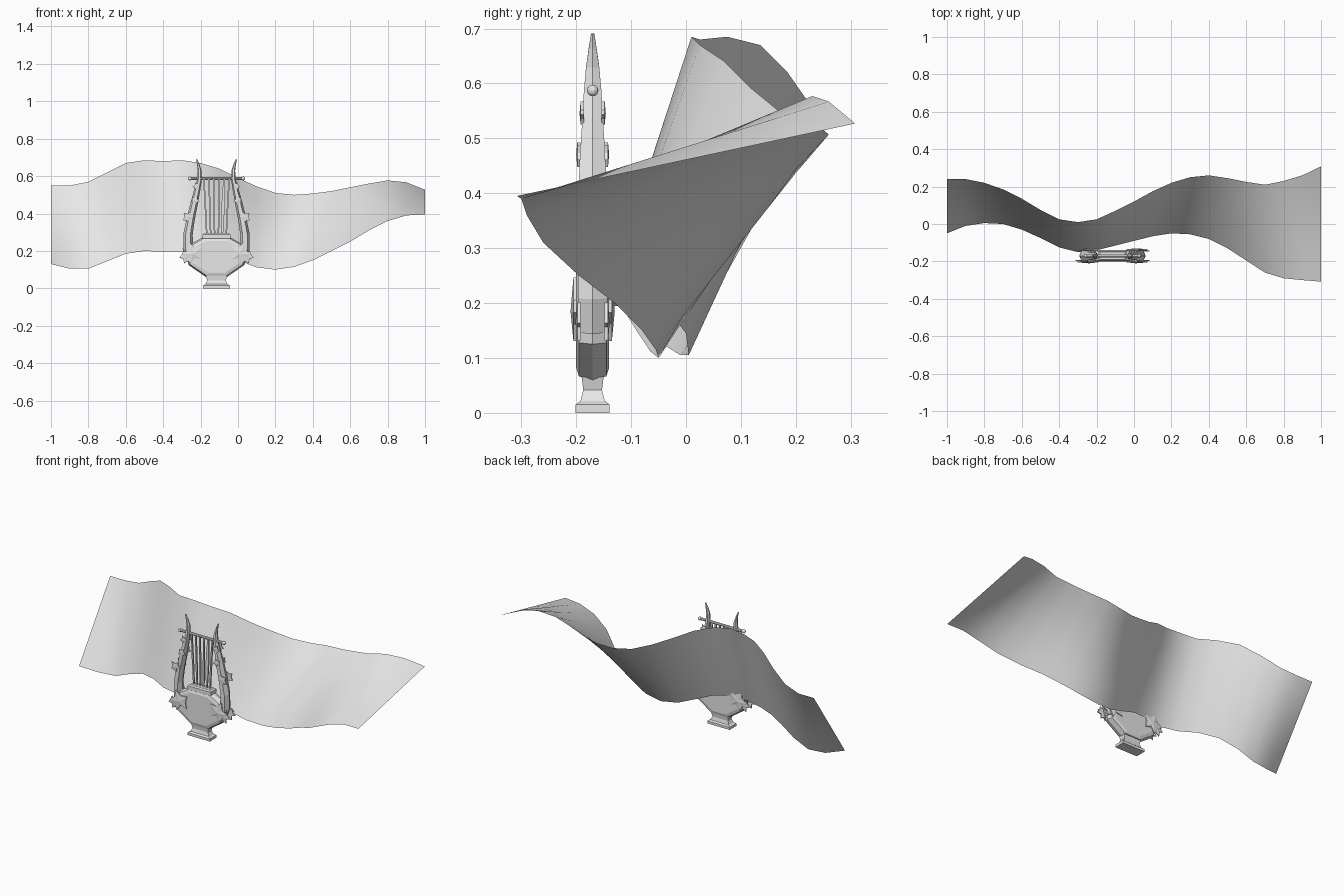
import bpy, math
from mathutils import Vector

if "Cube" in bpy.data.objects:
    bpy.data.objects.remove(bpy.data.objects["Cube"])

CX, CY = -0.115, -0.17   # centre of the lyre

grey = bpy.data.materials.new("light_grey")
grey.diffuse_color = (0.8, 0.8, 0.8, 1)
grey.use_nodes = True
grey.node_tree.nodes["Principled BSDF"].inputs["Base Color"].default_value = grey.diffuse_color


def make(name, verts, faces, smooth=False):
    me = bpy.data.meshes.new(name)
    me.from_pydata([tuple(v) for v in verts], [], faces)
    me.materials.append(grey)
    ob = bpy.data.objects.new(name, me)
    bpy.context.collection.objects.link(ob)
    for p in me.polygons:
        p.use_smooth = smooth
    return ob


def loft(name, rings):
    """Skin a stack of equal-length rings and cap both ends."""
    n = len(rings[0])
    verts = [v for r in rings for v in r]
    faces = [(k * n + i, k * n + (i + 1) % n, (k + 1) * n + (i + 1) % n, (k + 1) * n + i)
             for k in range(len(rings) - 1) for i in range(n)]
    faces += [tuple(reversed(range(n))), tuple(range((len(rings) - 1) * n, len(rings) * n))]
    return make(name, verts, faces)


def rect(hx, hy, z, x=0.0):
    return [(CX + x + a * hx, CY + b * hy, z) for a, b in ((-1, -1), (1, -1), (1, 1), (-1, 1))]


# Wavy cloth sheet, ruled between a lower and an upper edge
top_z = [.55, .55, .57, .62, .67, .685, .68, .685, .67, .64, .59, .545, .51, .50, .507, .52, .54, .56, .577, .567, .527]
top_y = [.24, .24, .22, .185, .135, .075, .025, .01, .025, .07, .12, .175, .22, .25, .26, .245, .225, .21, .23, .26, .308]
low_z = [.13, .105, .105, .145, .185, .2, .195, .195, .205, .19, .15, .112, .1, .115, .15, .2, .25, .31, .36, .39, .395]
low_y = [-.05, -.01, .005, 0, -.03, -.075, -.125, -.15, -.14, -.115, -.09, -.065, -.05, -.055, -.08, -.13, -.195, -.26, -.29, -.30, -.308]
ROWS = 6
verts = []
for j in range(ROWS + 1):
    t = j / ROWS
    verts += [(-1 + 0.1 * i, low_y[i] * (1 - t) + top_y[i] * t, low_z[i] * (1 - t) + top_z[i] * t)
              for i in range(21)]
make("wavy_sheet", verts,
     [(j * 21 + i, j * 21 + i + 1, j * 21 + i + 22, j * 21 + i + 21)
      for j in range(ROWS) for i in range(20)], smooth=True)

# Foot and stem
loft("foot", [rect(hx, hy, z) for hx, hy, z in
              ((.072, .031, 0), (.072, .031, .015), (.06, .022, .022),
               (.05, .017, .042), (.056, .02, .065))])

# Sound box: faceted outline, widest along its middle edge
half = [(.055, .06), (.15, .125), (.165, .19), (.14, .235), (.07, .275)]
outline = half + [(-x, z) for x, z in reversed(half)]


def body_ring(scale, y):
    return [(CX + x * scale, CY + y, .17 + (z - .17) * scale) for x, z in outline]


loft("sound_box", [body_ring(.8, -.03), body_ring(.94, -.025), body_ring(1, 0),
                   body_ring(.94, .025), body_ring(.8, .03)])

# String bridge on top of the box
loft("bridge", [rect(.062, .022, .262), rect(.075, .026, .268),
                rect(.075, .026, .288), rect(.066, .02, .295)])

# Arms: centre x, z, half width, half depth
arm = [(.135, .15, .025, .026), (.152, .21, .026, .027), (.152, .29, .025, .027),
       (.138, .37, .022, .026), (.12, .45, .02, .024), (.102, .53, .016, .019),
       (.09, .585, .012, .016), (.09, .63, .01, .012), (.098, .665, .006, .007),
       (.107, .69, .003, .003)]
for s, side in ((-1, "left"), (1, "right")):
    rings = []
    for i, (x, z, w, d) in enumerate(arm):
        a, b = arm[max(i - 1, 0)], arm[min(i + 1, len(arm) - 1)]
        tan = Vector((b[0] - a[0], 0, b[1] - a[1])).normalized()
        across = Vector((tan.z, 0, -tan.x))
        ring = []
        for u, v in ((1, 0), (.5, 1), (-.5, 1), (-1, 0), (-.5, -1), (.5, -1)):
            p = Vector((x, 0, z)) + across * (u * w) + Vector((0, v * d, 0))
            ring.append((CX + s * p.x, CY + p.y, p.z))
        rings.append(ring if s > 0 else ring[::-1])
    loft(side + "_arm", rings)

# Crossbar with a round knob at each end
R = .008
loft("crossbar", [[(CX + x, CY + R * math.cos(k * math.pi / 4), .587 + R * math.sin(k * math.pi / 4))
                   for k in range(8)] for x in (-.14, .14)])
for s in (-1, 1):
    bpy.ops.mesh.primitive_uv_sphere_add(segments=10, ring_count=6, radius=.0105,
                                         location=(CX + s * .143, CY, .587))
    bpy.context.object.name = "crossbar_knob"
    bpy.context.object.data.materials.append(grey)

# Strings, spreading towards the crossbar
for k in range(6):
    u = (k - 2.5) / 2.5
    w = .009 if k == 4 else .004
    loft("string", [rect(.004, .004, .285, u * .052), rect(w, .005, .45, u * .06),
                    rect(.004, .004, .59, u * .068)])


# Ivy leaves: five-pointed, thin, with a raised centre
def leaf(x, z, size, y, face, turn):
    radii = (1, .55, .95, .6, .85, .35, .85, .6, .95, .55)
    ring = []
    for i, r in enumerate(radii):
        a = turn + math.pi / 2 + i * math.tau / len(radii)
        ring.append((x + size * r * math.cos(a), z + size * r * math.sin(a)))
    n = len(ring)
    thick = .006
    pts = [(CX + px, CY + face * y, pz) for px, pz in ring]
    pts += [(CX + px, CY + face * (y + thick), pz) for px, pz in ring]
    pts += [(CX + x, CY + face * (y + thick + size * .08), z), (CX + x, CY + face * y, z)]
    faces = []
    for i in range(n):
        j = (i + 1) % n
        quads = [(i, j, n + j, n + i), (n + i, n + j, 2 * n), (j, i, 2 * n + 1)]
        faces += quads if face < 0 else [q[::-1] for q in quads]
    make("ivy_leaf", pts, faces)


for s in (-1, 1):
    for face in (-1, 1):
        leaf(s * .125, .185, .066, .029, face, -s * .35)
        leaf(s * .165, .165, .04, .022, face, s * .9)
        leaf(s * .152, .38, .034, .025, face, -s * .8)
        leaf(s * .115, .47, .026, .022, face, s * .5)
        leaf(s * .105, .545, .024, .016, face, -s * .4)
